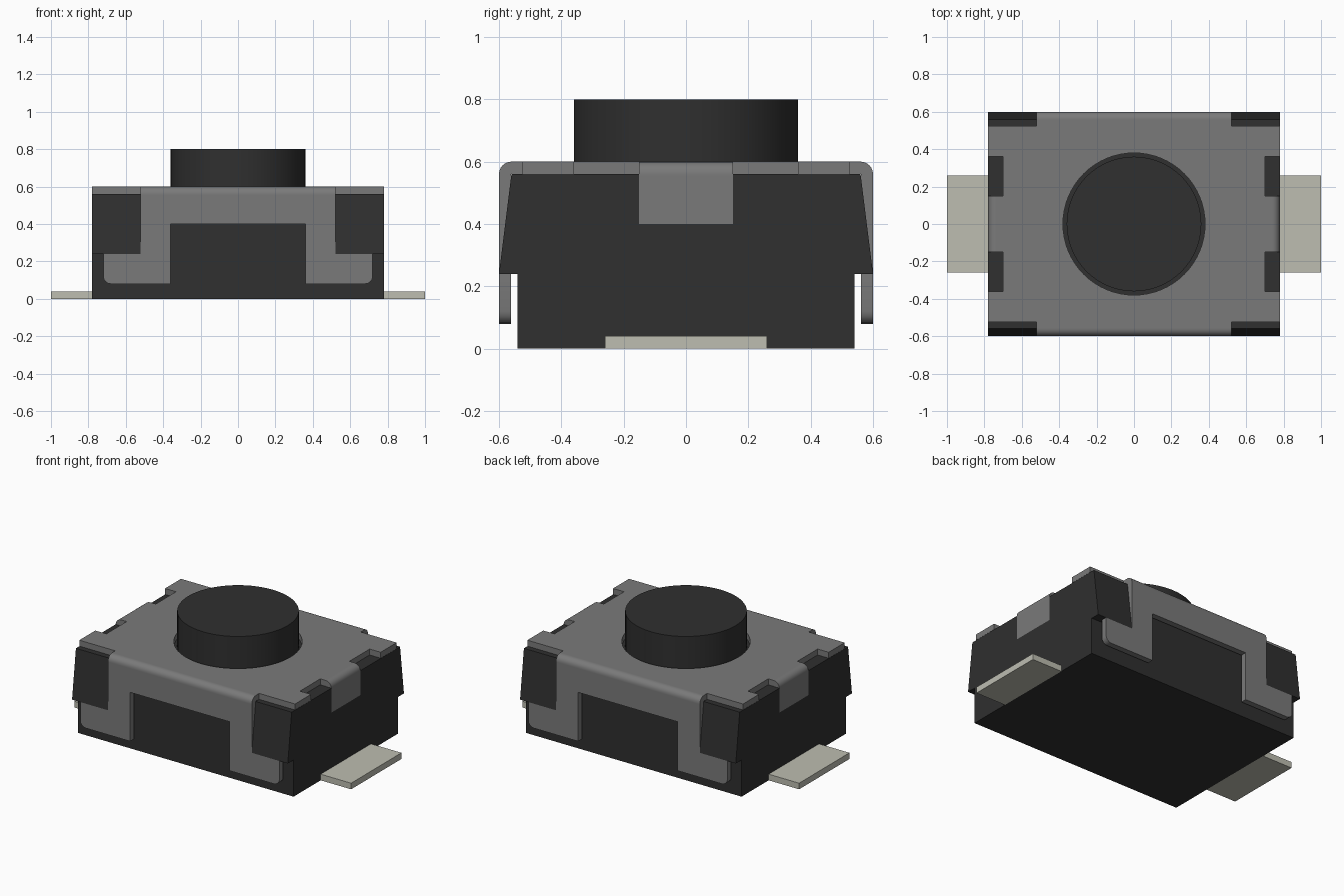
import bpy
import bmesh
import math
from math import sin, cos, pi

if "Cube" in bpy.data.objects:
    bpy.data.objects.remove(bpy.data.objects["Cube"], do_unlink=True)


def material(name, colour):
    mat = bpy.data.materials.new(name)
    mat.use_nodes = True
    mat.diffuse_color = (*colour, 1)
    for node in mat.node_tree.nodes:
        if node.type == 'BSDF_PRINCIPLED':
            node.inputs["Base Color"].default_value = (*colour, 1)
    return mat


black = material("black_plastic", (0.029, 0.029, 0.029))
steel = material("grey_steel", (0.195, 0.195, 0.195))
tin = material("pale_tin", (0.51, 0.51, 0.44))


def finish(bm, name, mat):
    mesh = bpy.data.meshes.new(name)
    bm.to_mesh(mesh)
    bm.free()
    mesh.materials.append(mat)
    obj = bpy.data.objects.new(name, mesh)
    bpy.context.collection.objects.link(obj)
    return obj


def select(obj):
    bpy.ops.object.select_all(action='DESELECT')
    obj.select_set(True)
    bpy.context.view_layer.objects.active = obj


def prism(name, profile, x0, x1, mat):
    """Extrude a y-z profile along x."""
    bm = bmesh.new()
    face = bm.faces.new([bm.verts.new((x0, y, z)) for y, z in profile])
    new = bmesh.ops.extrude_face_region(bm, geom=[face])["geom"]
    moved = [v for v in new if isinstance(v, bmesh.types.BMVert)]
    bmesh.ops.translate(bm, verts=moved, vec=(x1 - x0, 0, 0))
    bmesh.ops.recalc_face_normals(bm, faces=bm.faces)
    return finish(bm, name, mat)


def both_sides(half):
    """Mirror a half profile in y."""
    return half + [(-y, z) for y, z in reversed(half)]


# Plastic body: a narrow core and two ends with overhanging corner blocks
TOP = 0.56
prism("body_core", both_sides([(0.54, 0), (0.54, TOP)]), -0.52, 0.52, black)
end_half = [(0.54, 0), (0.54, 0.24), (0.60, 0.24), (0.56, TOP)]
tab_recess = [(0.15, TOP), (0.15, 0.40)]
lead = both_sides([(0.26, 0), (0.26, 0.04)])
for side, s in (("left", 1), ("right", -1)):
    prism(side + "_body_end", both_sides(end_half), s * 0.52, s * 0.74, black)
    prism(side + "_body_wall", both_sides(end_half + tab_recess), s * 0.74, s * 0.78, black)
    prism(side + "_terminal", lead, s * 0.78, s * 1.0, tin)

# Round push button
bm = bmesh.new()
bmesh.ops.create_cone(bm, cap_ends=True, segments=64, radius1=0.36, radius2=0.36, depth=0.28)
bmesh.ops.translate(bm, verts=bm.verts, vec=(0, 0, 0.66))
button = finish(bm, "button", black)
select(button)
bpy.ops.object.shade_smooth_by_angle(angle=math.radians(30))

# Sheet metal cover: flat pattern with a hole, folded over the body
R = 0.04
ARC = R * pi / 2
FOLD_X, FOLD_Y = 0.74, 0.56


def flat(fold, z):
    """Distance in the flat pattern of a point that ends up at height z."""
    return fold + ARC + TOP - z


foot, ledge = flat(FOLD_Y, 0.08), flat(FOLD_Y, 0.24)
tab = flat(FOLD_X, 0.40)
quarter = [(tab, 0.15), (0.70, 0.15), (0.70, 0.36), (0.78, 0.36), (0.78, 0.525),
           (0.52, 0.525), (0.52, ledge), (0.72, ledge)]
quarter += [(0.68 + R * cos(a * pi / 8), foot - R + R * sin(a * pi / 8)) for a in range(5)]
quarter += [(0.36, foot), (0.36, flat(FOLD_Y, 0.40))]
half = quarter + [(-x, y) for x, y in reversed(quarter)]
outline = half + [(x, -y) for x, y in reversed(half)]
hole = [(0.38 * cos(i * pi / 32), 0.38 * sin(i * pi / 32)) for i in range(64)]

bm = bmesh.new()
edges = []
for loop in (outline, hole):
    verts = [bm.verts.new((x, y, 0.60)) for x, y in loop]
    edges += [bm.edges.new((verts[i - 1], verts[i])) for i in range(len(verts))]
bmesh.ops.triangle_fill(bm, use_beauty=True, edges=edges, normal=(0, 0, 1))

# Cut the pattern along the fold lines
STEPS = 6
offsets = [-0.005] + [ARC * i / STEPS for i in range(STEPS + 1)] + [ARC + 0.005]
for axis, fold in ((0, FOLD_X), (1, FOLD_Y)):
    for sign in (1, -1):
        for off in offsets:
            co, no = [0, 0, 0], [0, 0, 0]
            co[axis], no[axis] = sign * (fold + off), 1
            bmesh.ops.bisect_plane(bm, geom=bm.verts[:] + bm.edges[:] + bm.faces[:],
                                   dist=1e-6, plane_co=co, plane_no=no)
bm.normal_update()
for f in bm.faces:
    if f.normal.z < 0:
        f.normal_flip()


def bend(v, axis, fold):
    """Roll a vertex past the fold line round the bend and down."""
    run = abs(v.co[axis]) - fold
    if run <= 0:
        return
    turn = min(run, ARC) / R
    v.co[axis] = math.copysign(fold + R * sin(turn), v.co[axis])
    v.co.z -= R * (1 - cos(turn)) + max(run - ARC, 0)


for v in bm.verts:
    if abs(v.co.y) < 0.2:
        bend(v, 0, FOLD_X)
    else:
        bend(v, 1, FOLD_Y)

cover = finish(bm, "metal_cover", steel)
thickness = cover.modifiers.new("thickness", 'SOLIDIFY')
thickness.thickness = 0.039
thickness.offset = -1
select(cover)
bpy.ops.object.modifier_apply(modifier=thickness.name)
bpy.ops.object.shade_smooth_by_angle(angle=math.radians(30))
